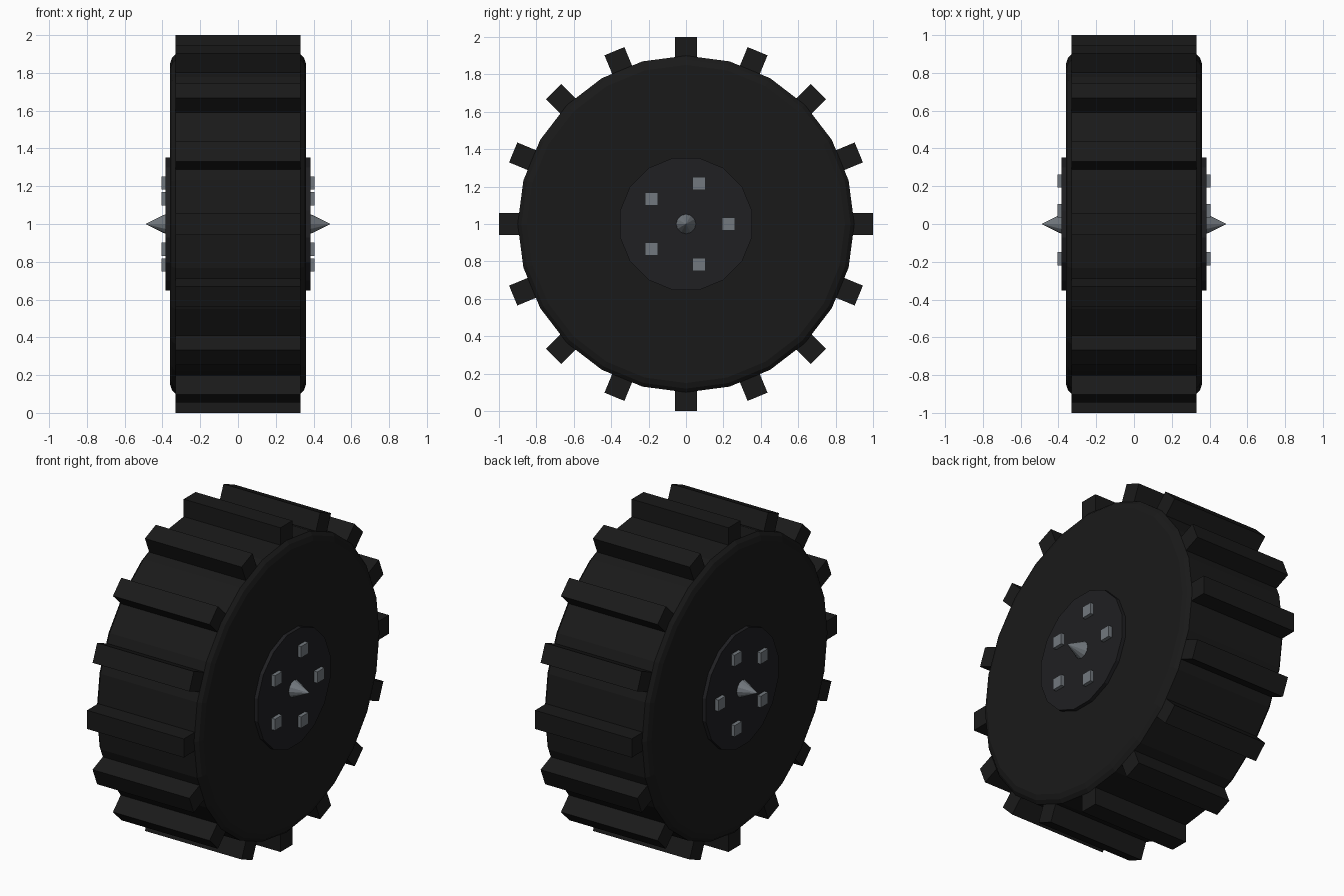
import bpy, bmesh
from math import cos, sin, pi, tau
from mathutils import Matrix

if "Cube" in bpy.data.objects:
    bpy.data.objects.remove(bpy.data.objects["Cube"])

CENTRE = Matrix.Translation((0, 0, 1))


def material(name, rgb):
    m = bpy.data.materials.new(name)
    m.diffuse_color = (*rgb, 1)
    m.use_nodes = True
    m.node_tree.nodes["Principled BSDF"].inputs["Base Color"].default_value = m.diffuse_color
    return m


RUBBER = material("rubber", (0.010, 0.010, 0.010))
HUB = material("dark_metal", (0.014, 0.014, 0.016))
STEEL = material("steel", (0.17, 0.19, 0.21))


def finish(bm, name, mat):
    bmesh.ops.recalc_face_normals(bm, faces=bm.faces)
    me = bpy.data.meshes.new(name)
    bm.to_mesh(me)
    bm.free()
    me.materials.append(mat)
    ob = bpy.data.objects.new(name, me)
    ob.matrix_world = CENTRE
    bpy.context.collection.objects.link(ob)
    return ob


def turned(name, profile, sides, mat, phase=0.0):
    """Solid turned around the x axis from (x, radius) points, capped where open."""
    bm = bmesh.new()
    rings = []
    for x, r in profile:
        if r == 0:
            rings.append([bm.verts.new((x, 0, 0))])
        else:
            rings.append([bm.verts.new((x, r * cos(phase + tau * i / sides),
                                        r * sin(phase + tau * i / sides)))
                          for i in range(sides)])
    for a, b in zip(rings, rings[1:]):
        for i in range(sides):
            j = (i + 1) % sides
            if len(b) == 1:
                bm.faces.new((a[i], a[j], b[0]))
            else:
                bm.faces.new((a[i], a[j], b[j], b[i]))
    for ring in (rings[0], rings[-1]):
        if len(ring) > 1:
            bm.faces.new(ring)
    return finish(bm, name, mat)


def box(name, size, place, mat):
    bm = bmesh.new()
    bmesh.ops.create_cube(bm, size=1, matrix=place @ Matrix.Diagonal((*size, 1)))
    return finish(bm, name, mat)


# Tyre body with bevelled shoulders
shoulder = [(0.36, 0.85), (0.349, 0.88), (0.33, 0.9)]
turned("tyre", [(-x, r) for x, r in shoulder] + shoulder[::-1], 24, RUBBER)

# Tread bars
for i in range(16):
    place = Matrix.Rotation(tau * i / 16, 4, 'X') @ Matrix.Translation((0, 0, 0.92))
    box(f"tread_bar_{i + 1}", (0.66, 0.115, 0.16), place, RUBBER)

# Hub plate, bolts and axle spike on both sides
for s, side in ((1, "right"), (-1, "left")):
    turned(f"hub_{side}", [(s * 0.33, 0.36), (s * 0.383, 0.36)], 16, HUB, pi / 16)
    turned(f"axle_spike_{side}", [(s * 0.37, 0.059), (s * 0.49, 0)], 12, STEEL)
    for k in range(5):
        a = tau * k / 5
        place = Matrix.Translation((s * 0.388, 0.228 * cos(a), 0.228 * sin(a)))
        box(f"bolt_{side}_{k + 1}", (0.036, 0.07, 0.07), place, STEEL)
